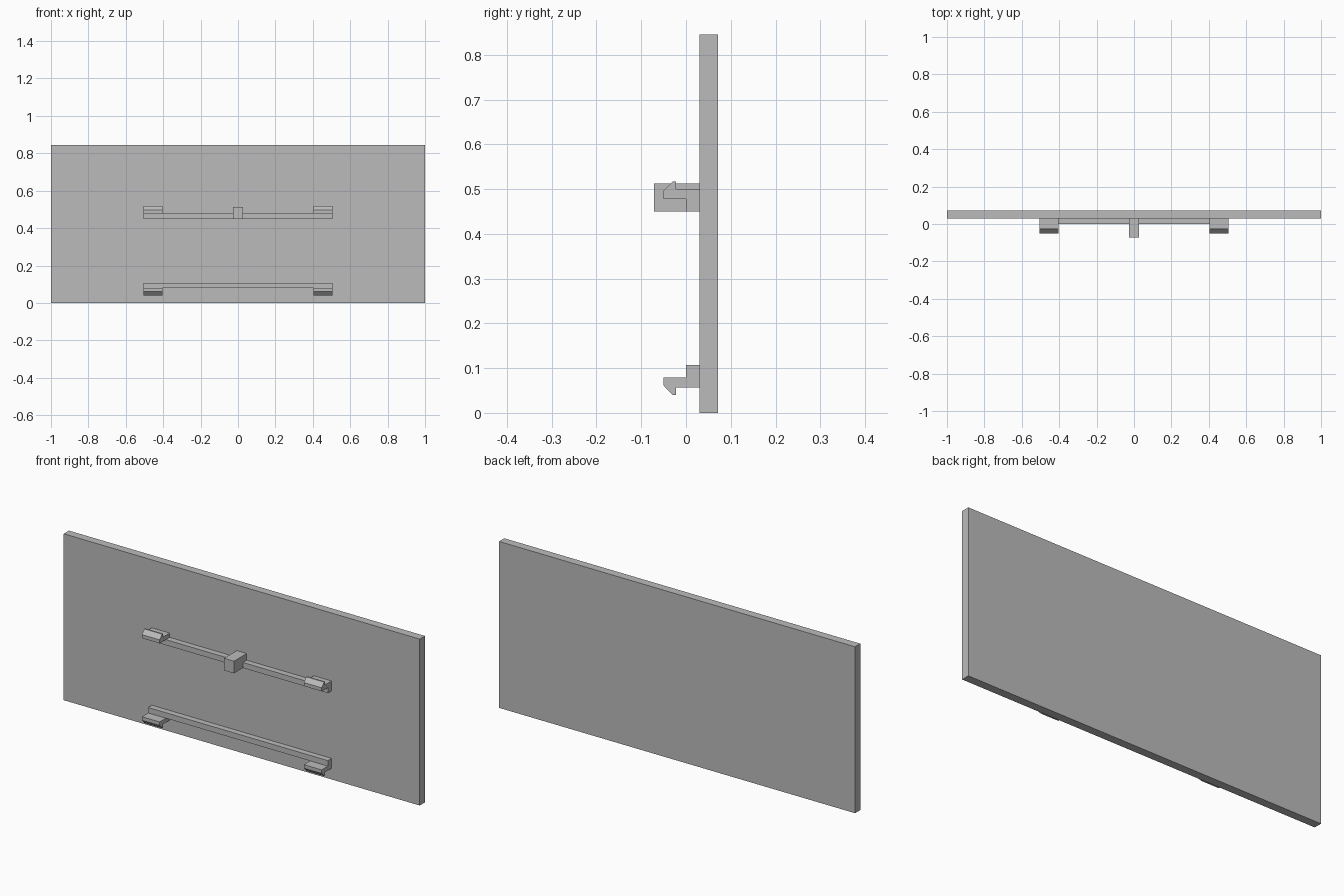
import bpy
import bmesh

cube = bpy.data.objects.get("Cube")
if cube:
    bpy.data.objects.remove(cube, do_unlink=True)

grey = bpy.data.materials.new("plain grey")
grey.use_nodes = True
COLOUR = (0.5, 0.5, 0.5, 1)
grey.diffuse_color = COLOUR
grey.node_tree.nodes["Principled BSDF"].inputs["Base Color"].default_value = COLOUR


def extrude(name, profile, x0, x1):
    """Sweep a (y, z) outline along x from x0 to x1."""
    bm = bmesh.new()
    face = bm.faces.new([bm.verts.new((x0, y, z)) for y, z in profile])
    swept = bmesh.ops.extrude_face_region(bm, geom=[face])["geom"]
    verts = [v for v in swept if isinstance(v, bmesh.types.BMVert)]
    bmesh.ops.translate(bm, verts=verts, vec=(x1 - x0, 0, 0))
    bmesh.ops.recalc_face_normals(bm, faces=bm.faces)
    mesh = bpy.data.meshes.new(name)
    bm.to_mesh(mesh)
    bm.free()
    mesh.materials.append(grey)
    obj = bpy.data.objects.new(name, mesh)
    bpy.context.collection.objects.link(obj)
    return obj


def box(name, x0, x1, y0, y1, z0, z1):
    return extrude(name, [(y0, z0), (y1, z0), (y1, z1), (y0, z1)], x0, x1)


# Panel and its central stop
FACE = 0.03
box("panel", -1, 1, FACE, 0.072, 0, 0.845)
box("centre_block", -0.028, 0.028, -0.072, FACE, 0.45, 0.512)

# Rails with a barbed clip at each end; the lower set is flipped
OUTER, INNER, RAIL = 0.505, 0.405, 0.028
CLIP = [(FACE, 0), (0, 0), (0, RAIL), (-0.05, RAIL), (-0.05, 0.046),
        (-0.03, 0.067), (-0.022, 0.067), (-0.022, 0.05), (FACE, 0.05)]
for level, base, flip in (("upper", 0.45, 1), ("lower", 0.107, -1)):
    outline = [(y, base + flip * h) for y, h in CLIP]
    low, high = sorted((base, base + flip * RAIL))
    box(level + "_rail", -INNER, INNER, 0, FACE, low, high)
    extrude(level + "_left_clip", outline, INNER, OUTER)
    extrude(level + "_right_clip", outline, -OUTER, -INNER)
